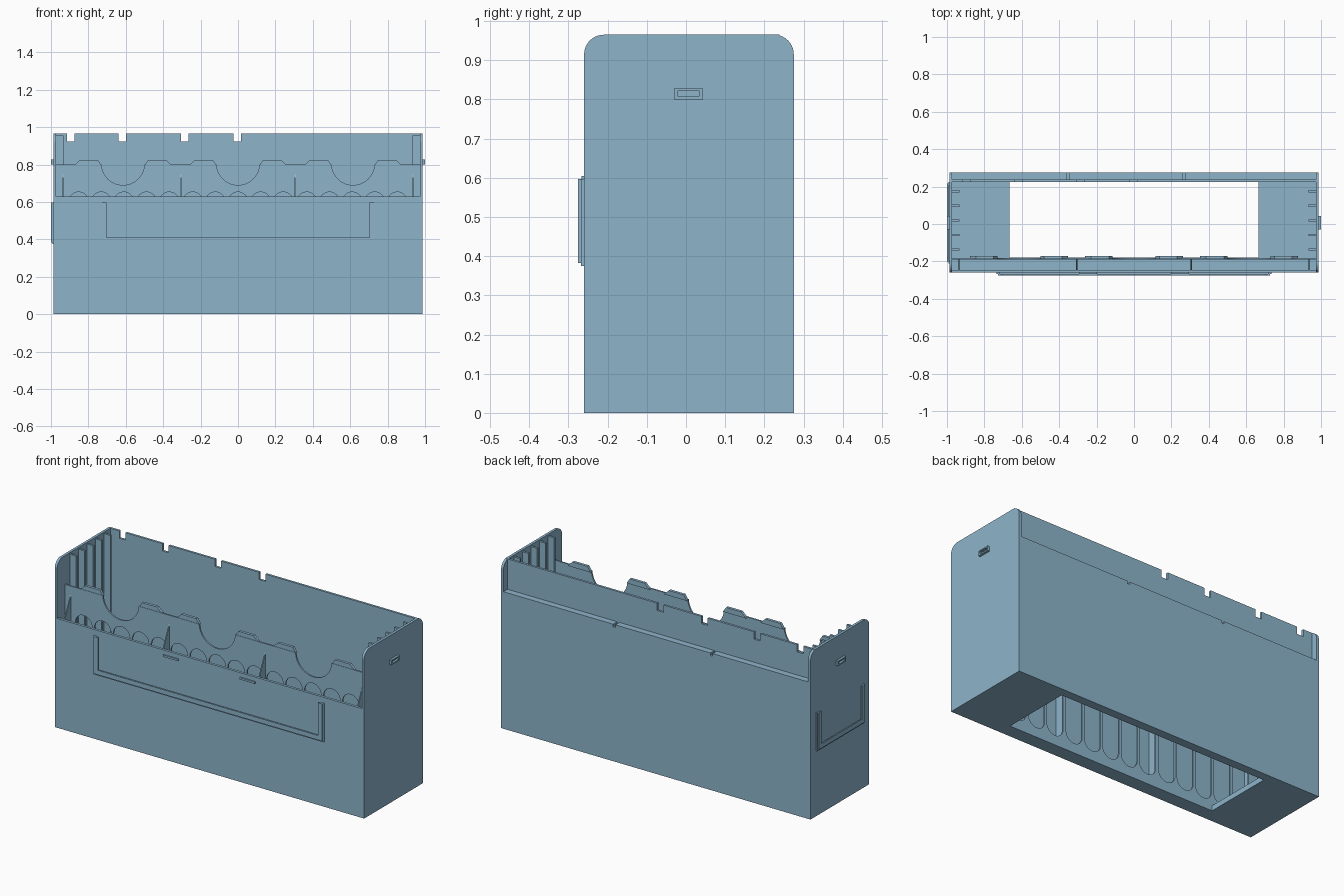
import bpy
import bmesh
from math import sin, cos, pi, radians
from mathutils import Matrix, Vector

old = bpy.data.objects.get("Cube")
if old:
    bpy.data.objects.remove(old, do_unlink=True)

blue = bpy.data.materials.new("soft_blue")
blue.use_nodes = True
COLOR = (0.27, 0.46, 0.60, 1)
blue.diffuse_color = COLOR
blue.node_tree.nodes["Principled BSDF"].inputs["Base Color"].default_value = COLOR

# Plane axes given as local u, v and extrusion direction
AXES = {
    "xy": ((1, 0, 0), (0, 1, 0), (0, 0, 1)),
    "xz": ((1, 0, 0), (0, 0, 1), (0, -1, 0)),
    "yz": ((0, 1, 0), (0, 0, 1), (1, 0, 0)),
}


def add_object(name, mesh):
    mesh.materials.clear()
    mesh.materials.append(blue)
    obj = bpy.data.objects.new(name, mesh)
    bpy.context.collection.objects.link(obj)
    return obj


def plate(name, plane, lo, hi, *loops):
    """Extrude closed outlines (inner loops become holes) from lo to hi."""
    curve = bpy.data.curves.new(name, "CURVE")
    curve.dimensions = "2D"
    curve.fill_mode = "BOTH"
    curve.extrude = (hi - lo) / 2
    for loop in loops:
        spline = curve.splines.new("POLY")
        spline.points.add(len(loop) - 1)
        for p, (u, v) in zip(spline.points, loop):
            p.co = (u, v, 0, 1)
        spline.use_cyclic_u = True
    temp = bpy.data.objects.new(name, curve)
    bpy.context.collection.objects.link(temp)
    bpy.context.view_layer.update()
    deps = bpy.context.evaluated_depsgraph_get()
    mesh = bpy.data.meshes.new_from_object(temp.evaluated_get(deps))
    bpy.data.objects.remove(temp, do_unlink=True)
    bpy.data.curves.remove(curve)
    u, v, w = (Vector(a) for a in AXES[plane])
    matrix = Matrix((u, v, w)).transposed().to_4x4()
    normal_axis = Vector([abs(c) for c in w])
    matrix.translation = normal_axis * (lo + hi) / 2
    mesh.transform(matrix)
    bm = bmesh.new()
    bm.from_mesh(mesh)
    bmesh.ops.remove_doubles(bm, verts=bm.verts, dist=1e-5)
    bmesh.ops.recalc_face_normals(bm, faces=bm.faces)
    for f in bm.faces:
        f.smooth = False
    bm.to_mesh(mesh)
    bm.free()
    return add_object(name, mesh)


def rect(u0, u1, v0, v1):
    return [(u0, v0), (u1, v0), (u1, v1), (u0, v1)]


def box(name, x0, x1, y0, y1, z0, z1):
    return plate(name, "xy", z0, z1, rect(x0, x1, y0, y1))


def arc(cx, cy, r, start, end, steps=16):
    angles = [radians(start + (end - start) * i / steps) for i in range(steps + 1)]
    return [(cx + r * cos(a), cy + r * sin(a)) for a in angles]


def u_shape(mid, half, bottom, top, width):
    a, b = mid - half, mid + half
    return [(a, top), (a, bottom), (b, bottom), (b, top), (b - width, top),
            (b - width, bottom + width), (a + width, bottom + width), (a + width, top)]


def notched(top, depth, width, centres, bottom):
    """Full-width outline whose top edge has square notches."""
    pts = [(-0.985, top), (-0.985, bottom), (0.985, bottom), (0.985, top)]
    for c in sorted(centres, reverse=True):
        a, b = c - width / 2, c + width / 2
        pts += [(b, top), (b, top - depth), (a, top - depth), (a, top)]
    return pts


# Floor with a large opening
plate("floor", "xy", 0, 0.03, rect(-0.985, 0.985, -0.26, 0.275),
      rect(-0.665, 0.665, -0.18, 0.225))

# Front and back walls
plate("front_wall", "xz", -0.26, -0.245, rect(-0.985, 0.985, 0, 0.63))
plate("back_wall_inner", "xz", 0.225, 0.238,
      notched(0.965, 0.042, 0.04, (-0.895, -0.62, -0.285, -0.003), 0))
plate("back_wall_outer", "xz", 0.238, 0.275,
      notched(0.79, 0.015, 0.014, (-0.355, 0.265), 0))

# Side panels with rounded top corners, guide ribs and small slot frames
side = ([(-0.26, 0), (0.275, 0)] + arc(0.225, 0.915, 0.05, 0, 90, 10)
        + arc(-0.21, 0.915, 0.05, 90, 180, 10))
for s, label in ((1, "left"), (-1, "right")):
    def span(a, b):
        return sorted((s * a, s * b))
    plate(label + "_side_panel", "yz", *span(0.972, 0.987), side)
    plate(label + "_slot_frame", "yz", *span(0.985, 1.0),
          rect(-0.03, 0.043, 0.8, 0.828), rect(-0.022, 0.035, 0.808, 0.822))
    for i in range(5):
        y = -0.137 + i * 0.078
        box(f"{label}_guide_rib_{i + 1}", *span(0.933, 0.975),
            y - 0.006, y + 0.006, 0.02, 0.955)

# Inner partition with finger scoops and rounded upright slots
outline = [(-0.975, 0.8), (-0.975, 0.02), (0.975, 0.02), (0.975, 0.8)]
for c in (0.615, 0, -0.615):
    outline += arc(c, 0.805, 0.115, -2.5, -177.5, 24)
slots = []
for group in (-0.61, 0, 0.61):
    for k in range(-2, 3):
        x = group + k * 0.121
        slots.append(arc(x, 0.6, 0.053, 0, 180) + arc(x, 0.11, 0.053, 180, 360))
plate("inner_partition", "xz", -0.19, -0.181, outline, *slots)

# Raised tabs beside each scoop
for c in (-0.615, 0, 0.615):
    for s in (-1, 1):
        tab = [(c + s * a, z) for a, z in
               ((0.115, 0.795), (0.135, 0.825), (0.23, 0.825), (0.262, 0.795))]
        plate("partition_tab", "xz", -0.188, -0.172, tab)

# Sloped dividers in the front tray
divider = [(-0.25, 0.03), (-0.185, 0.03), (-0.185, 0.76), (-0.245, 0.63), (-0.25, 0.63)]
for x in (-0.935, -0.306, 0.306, 0.935):
    plate("tray_divider", "yz", x - 0.003, x + 0.003, divider)

# Card holder on the front, with a wider lip and two clips
plate("front_holder_base", "xz", -0.268, -0.258, u_shape(0, 0.735, 0.375, 0.597, 0.018))
plate("front_holder_lip", "xz", -0.275, -0.267, u_shape(0, 0.728, 0.383, 0.597, 0.026))
for x in (-0.245, 0.245):
    box("front_holder_clip", x - 0.048, x + 0.048, -0.267, -0.255, 0.594, 0.605)

# Card holder on the right side
plate("side_holder_base", "yz", -0.993, -0.983, u_shape(0.007, 0.217, 0.375, 0.597, 0.018))
plate("side_holder_lip", "yz", -0.999, -0.992, u_shape(0.007, 0.21, 0.383, 0.597, 0.026))
